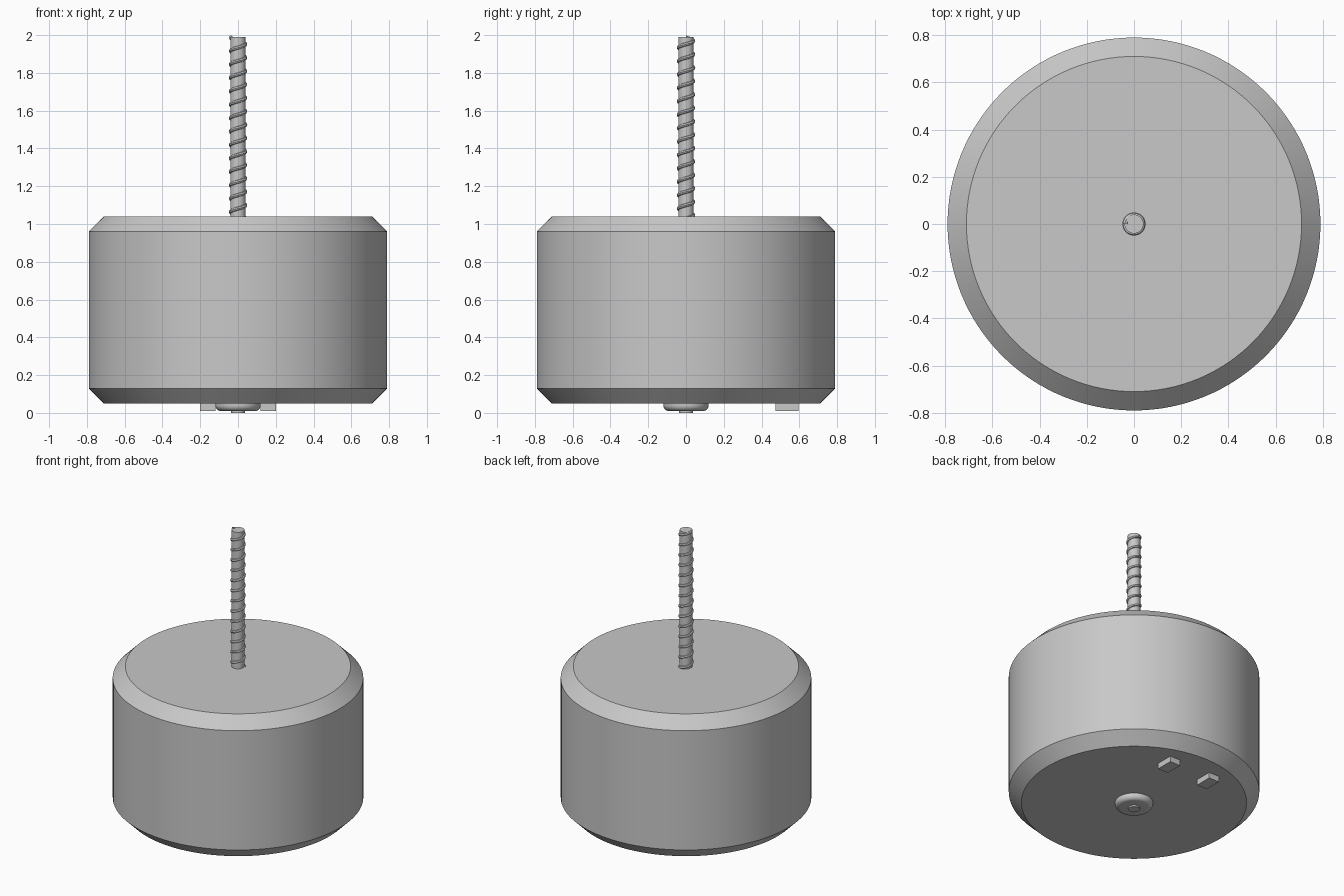
import bpy, bmesh, math

cube = bpy.data.objects.get("Cube")
if cube:
    bpy.data.objects.remove(cube, do_unlink=True)

grey = bpy.data.materials.new("plain_grey")
grey.use_nodes = True
COLOUR = (0.58, 0.58, 0.58, 1)
grey.diffuse_color = COLOUR
grey.node_tree.nodes["Principled BSDF"].inputs["Base Color"].default_value = COLOUR


def finish(name, bm, smooth=True):
    bmesh.ops.recalc_face_normals(bm, faces=bm.faces[:])
    mesh = bpy.data.meshes.new(name)
    bm.to_mesh(mesh)
    bm.free()
    mesh.materials.append(grey)
    ob = bpy.data.objects.new(name, mesh)
    bpy.context.collection.objects.link(ob)
    if smooth:
        bpy.ops.object.select_all(action='DESELECT')
        ob.select_set(True)
        bpy.context.view_layer.objects.active = ob
        bpy.ops.object.shade_smooth_by_angle(angle=math.radians(35))
    return ob


def bridge(bm, a, b):
    n = len(a)
    for i in range(n):
        bm.faces.new((a[i], a[(i + 1) % n], b[(i + 1) % n], b[i]))


def loft(name, rings):
    """Closed skin through a list of point rings, capped at both ends."""
    bm = bmesh.new()
    loops = [[bm.verts.new(p) for p in ring] for ring in rings]
    for a, b in zip(loops, loops[1:]):
        bridge(bm, a, b)
    bm.faces.new(loops[0])
    bm.faces.new(loops[-1])
    return finish(name, bm)


def lathe(name, profile, sides):
    """Turn (radius, z) points around the vertical axis."""
    angles = [2 * math.pi * i / sides for i in range(sides)]
    return loft(name, [[(r * math.cos(a), r * math.sin(a), z) for a in angles]
                       for r, z in profile])


# Chamfered drum housing
lathe("housing", [(0.71, 0.05), (0.79, 0.13), (0.79, 0.96), (0.71, 1.04)], 128)

# Rounded bearing boss underneath, with the shaft end poking through
FILLET = 0.03
boss = [(0.12, 0.06)]
for k in range(7):
    a = math.pi / 2 * k / 6
    boss.append((0.09 + FILLET * math.cos(a), 0.04 - FILLET * math.sin(a)))
lathe("bearing_boss", boss, 48)
lathe("shaft_end", [(0.037, 0.0), (0.037, 0.03)], 32)

# Threaded rod: plain core plus a right-hand helical ridge
lathe("screw_core", [(0.04, 1.02), (0.04, 1.99)], 32)
PITCH, TOP, TURNS, STEPS = 0.071, 1.987, 13.5, 28
RIDGE_RADIUS, WIRE, WIRE_SIDES = 0.038, 0.011, 8
rings = []
for i in range(int(TURNS * STEPS) + 1):
    turn = i / STEPS
    angle = math.pi - 2 * math.pi * turn
    ring = []
    for k in range(WIRE_SIDES):
        b = 2 * math.pi * k / WIRE_SIDES
        r = RIDGE_RADIUS + WIRE * math.cos(b)
        ring.append((r * math.cos(angle), r * math.sin(angle),
                     TOP - PITCH * turn + WIRE * math.sin(b)))
    rings.append(ring)
loft("screw_thread", rings)

# Pair of terminal blocks under the back
for side, x in (("left", 0.16), ("right", -0.16)):
    bm = bmesh.new()
    bmesh.ops.create_cube(bm, size=1)
    bmesh.ops.scale(bm, vec=(0.08, 0.12, 0.05), verts=bm.verts[:])
    bmesh.ops.translate(bm, vec=(x, 0.535, 0.036), verts=bm.verts[:])
    finish("terminal_" + side, bm, smooth=False)
